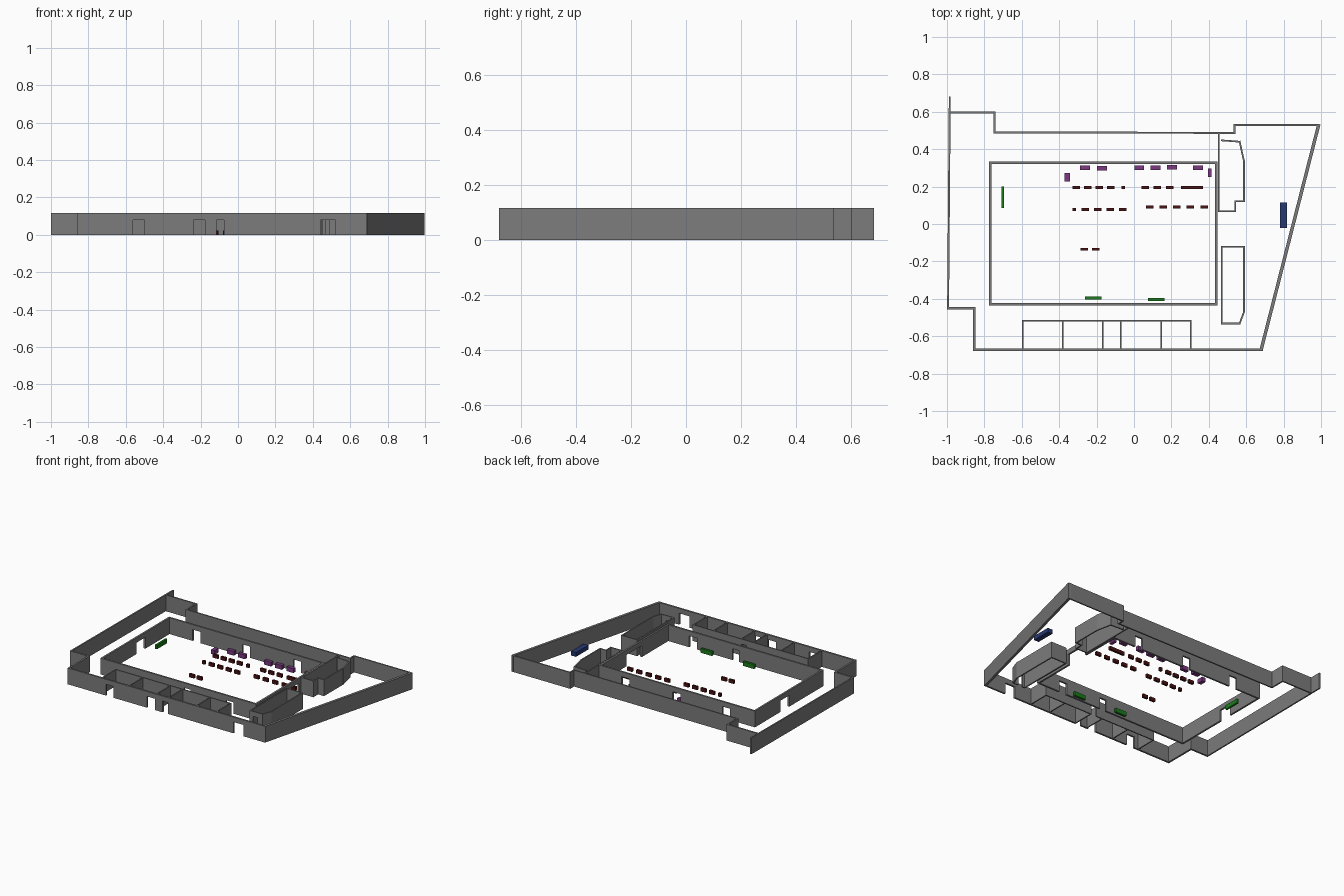
import bpy, bmesh
from mathutils import Vector, Matrix

cube = bpy.data.objects.get("Cube")
if cube:
    bpy.data.objects.remove(cube, do_unlink=True)

WALL_H, DOOR_H = 0.115, 0.08


def material(name, rgb):
    m = bpy.data.materials.new(name)
    m.use_nodes = True
    m.diffuse_color = (*rgb, 1)
    m.node_tree.nodes["Principled BSDF"].inputs["Base Color"].default_value = (*rgb, 1)
    return m


GREY = material("wall grey", (0.2, 0.2, 0.2))
RED = material("dark red", (0.07, 0.006, 0.006))
PURPLE = material("purple", (0.2, 0.04, 0.22))
GREEN = material("green", (0.01, 0.2, 0.01))
BLUE = material("navy blue", (0.02, 0.04, 0.17))


def add_box(bm, centre, size, turn=0.0):
    mat = (Matrix.Translation(centre) @ Matrix.Rotation(turn, 4, "Z")
           @ Matrix.Diagonal((*size, 1)))
    bmesh.ops.create_cube(bm, size=1, matrix=mat)


def finish(bm, name, mat):
    mesh = bpy.data.meshes.new(name)
    bm.to_mesh(mesh)
    bm.free()
    mesh.materials.append(mat)
    obj = bpy.data.objects.new(name, mesh)
    bpy.context.collection.objects.link(obj)


def add_wall(bm, p, q, t, doors=()):
    """Straight wall; doors are (centre, width) distances from p, with lintels."""
    p, q = Vector(p), Vector(q)
    d = (q - p).normalized()
    turn = Vector((d.x, d.y, 0)).to_track_quat("X", "Z").to_euler().z

    def piece(a, b, z0):
        c = p + d * (a + b) / 2
        add_box(bm, (c.x, c.y, (z0 + WALL_H) / 2), (b - a, t, WALL_H - z0), turn)

    at = -t / 2
    for centre, width in sorted(doors):
        piece(at, centre - width / 2, 0)
        piece(centre - width / 2, centre + width / 2, DOOR_H)
        at = centre + width / 2
    piece(at, (q - p).length + t / 2, 0)


def wall_run(name, points, t, doors=None):
    """Walls along a path; doors maps a segment number to its doors."""
    bm = bmesh.new()
    for i, (p, q) in enumerate(zip(points, points[1:])):
        add_wall(bm, p, q, t, (doors or {}).get(i, ()))
    finish(bm, name, GREY)


# Outer boundary walls
wall_run("left_boundary_wall", [(-0.985, 0.677), (-0.994, -0.45)], 0.01)
FX, FY = -0.855, -0.672
wall_run("front_boundary_wall",
         [(-0.992, -0.45), (FX, -0.45), (FX, FY), (0.683, FY)], 0.013,
         {2: [(-0.53 - FX, 0.062), (-0.208 - FX, 0.062),
              (-0.095 - FX, 0.042), (0.48 - FX, 0.08)]})
wall_run("slanted_boundary_wall", [(0.682, -0.664), (0.986, 0.525)], 0.018)
wall_run("back_boundary_wall",
         [(0.988, 0.53), (0.538, 0.53), (0.538, 0.487), (-0.745, 0.49),
          (-0.745, 0.597), (-0.982, 0.597)], 0.01)

# Main hall
X0, X1, Y0, Y1 = -0.768, 0.44, -0.428, 0.328
wall_run("hall_walls", [(X0, Y0), (X1, Y0), (X1, Y1), (X0, Y1), (X0, Y0)], 0.013,
         {0: [(-0.095 - X0, 0.05), (0.24 - X0, 0.06)],
          1: [(-0.04 - Y0, 0.17)],
          2: [(X1 - 0.24, 0.06), (X1 + 0.16, 0.06), (X1 + 0.55, 0.06)],
          3: [(Y1, 0.1)]})

# Small rooms along the front
RX, RY = -0.595, -0.517
wall_run("front_room_back_wall", [(RX, RY), (0.303, RY)], 0.008,
         {0: [(-0.095 - RX, 0.042)]})
bm = bmesh.new()
for x in (RX, -0.382, -0.167, -0.072, 0.145, 0.303):
    add_wall(bm, (x, RY), (x, FY), 0.008)
finish(bm, "front_room_partitions", GREY)

# Side rooms
wall_run("back_side_room",
         [(0.453, 0.48), (0.453, 0.068), (0.541, 0.068), (0.541, 0.122),
          (0.588, 0.122), (0.588, 0.335), (0.565, 0.44), (0.47, 0.447)], 0.009)
wall_run("front_side_room",
         [(0.47, -0.122), (0.588, -0.122), (0.588, -0.47), (0.565, -0.532),
          (0.47, -0.532), (0.47, -0.122)], 0.009, {3: [(0.055, 0.035)]})


def blocks(name, mat, spots, size):
    bm = bmesh.new()
    for x, y in spots:
        add_box(bm, (x, y, size[2] / 2), size)
    finish(bm, name, mat)


# Rows of seats: first x, spacing, count, y
rows = [(-0.31, 0.062, 4, 0.196), (0.06, 0.065, 3, 0.196), (0.27, 0.04, 3, 0.196),
        (-0.26, 0.067, 4, 0.077), (0.083, 0.073, 5, 0.09), (-0.265, 0.06, 2, -0.135)]
blocks("seats", RED, [(x + step * i, y) for x, step, n, y in rows for i in range(n)],
       (0.04, 0.016, 0.024))
blocks("end_seats", RED, [(-0.057, 0.196), (-0.32, 0.077)], (0.02, 0.016, 0.024))

# Counters along the hall edge
blocks("back_counters", PURPLE,
       [(-0.262, 0.301), (-0.172, 0.297), (0.028, 0.302), (0.115, 0.302),
        (0.203, 0.304), (0.343, 0.302)], (0.053, 0.024, 0.03))
blocks("left_counter", PURPLE, [(-0.357, 0.25)], (0.028, 0.045, 0.03))
blocks("right_counter", PURPLE, [(0.405, 0.273)], (0.02, 0.045, 0.03))

# Benches and the desk
blocks("front_benches", GREEN, [(-0.218, -0.396), (0.118, -0.403)], (0.088, 0.016, 0.03))
blocks("side_bench", GREEN, [(-0.702, 0.143)], (0.014, 0.115, 0.03))
blocks("entry_desk", BLUE, [(0.8, 0.047)], (0.038, 0.138, 0.03))
